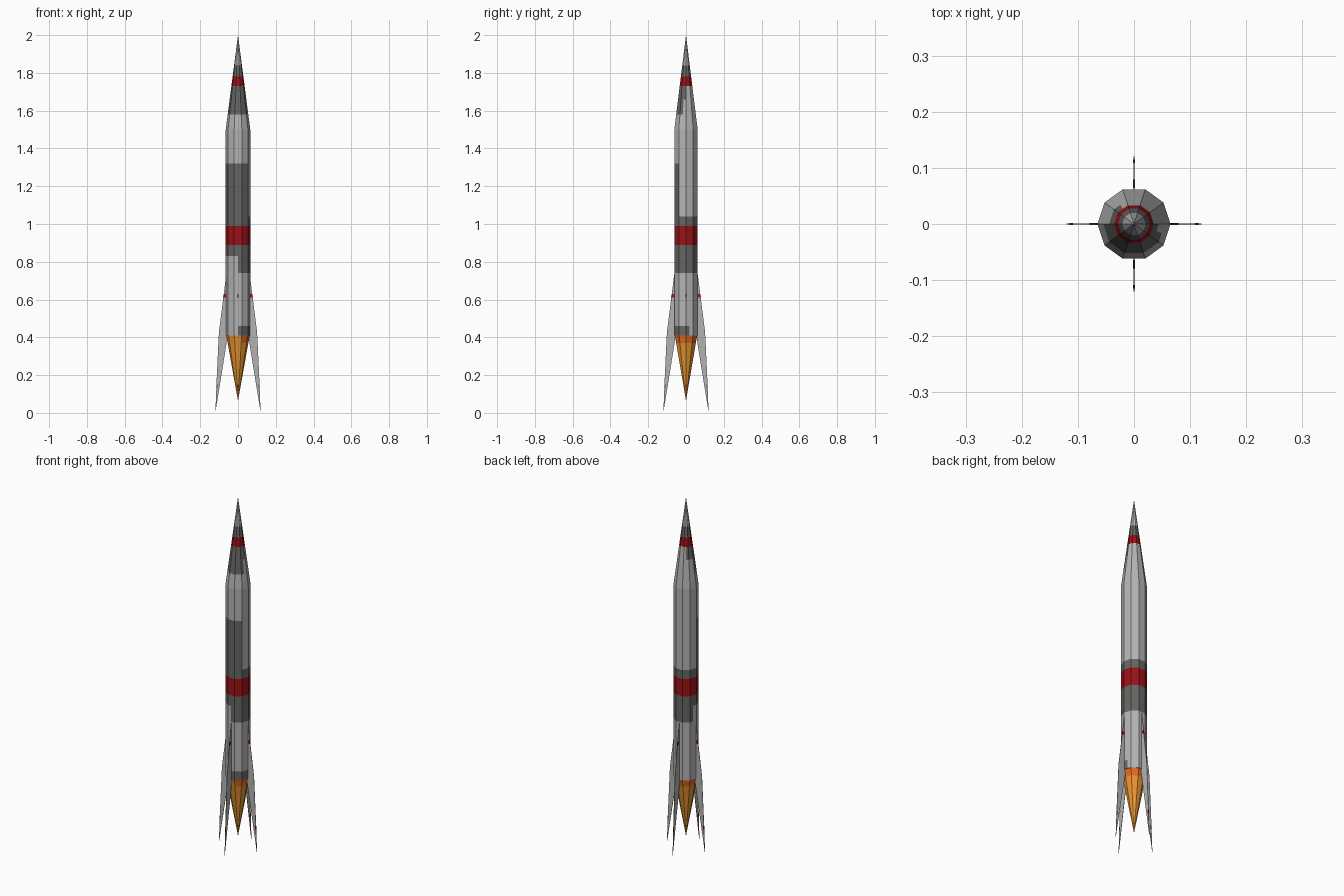
import bpy, bmesh, math
from mathutils import Matrix

if "Cube" in bpy.data.objects:
    bpy.data.objects.remove(bpy.data.objects["Cube"])


def material(name, rgb):
    m = bpy.data.materials.new(name)
    m.diffuse_color = (*rgb, 1)
    m.use_nodes = True
    m.node_tree.nodes["Principled BSDF"].inputs["Base Color"].default_value = m.diffuse_color
    return m


LIGHT = material("light grey", (0.45, 0.45, 0.45))
DARK = material("dark grey", (0.13, 0.13, 0.125))
RED = material("red", (0.32, 0.006, 0.008))
FLAME = material("flame orange", (0.80, 0.30, 0.03))
EMBER = material("deep orange", (0.78, 0.14, 0.015))

SIDES, R = 10, 0.065


def finish(name, bm, mats):
    me = bpy.data.meshes.new(name)
    bmesh.ops.recalc_face_normals(bm, faces=bm.faces)
    bm.to_mesh(me)
    bm.free()
    for m in mats:
        me.materials.append(m)
    ob = bpy.data.objects.new(name, me)
    bpy.context.collection.objects.link(ob)
    return ob


def lathe(name, radius, heights, mats, rule):
    """Ten-sided column, each side split in two, coloured by rule(angle, z)."""
    bm = bmesh.new()
    n = SIDES * 2
    rings = []
    for z in heights:
        r = max(radius(z), 0.0002)
        ring = []
        for i in range(n):
            # odd points lie in the middle of a flat side
            rr = r * math.cos(math.pi / SIDES) if i % 2 else r
            a = 2 * math.pi * i / n
            ring.append(bm.verts.new((rr * math.cos(a), rr * math.sin(a), z)))
        rings.append(ring)
    for k in range(len(rings) - 1):
        zm = (heights[k] + heights[k + 1]) / 2
        for i in range(n):
            j = (i + 1) % n
            f = bm.faces.new((rings[k][i], rings[k][j], rings[k + 1][j], rings[k + 1][i]))
            f.material_index = rule((i + 0.5) * 360 / n, zm)
    bm.faces.new(rings[0])
    bm.faces.new(rings[-1])
    return finish(name, bm, mats)


# Body and nose: red bands with grey camouflage patches
def hull_colour(a, z):
    front = 180 < a < 325
    if 0.89 < z < 0.99 or 1.73 < z < 1.78:
        return 2
    if z < 0.46:
        return int(a > 270 or a < 20)
    if z < 0.89:
        return int(z > (0.83 if 160 < a < 270 else 0.74))
    if z < 1.5:
        return int(z < (1.32 if front else 1.04))
    if z < 1.73:
        start = 1.58 if 180 < a < 342 else 1.66 if a > 342 or 125 < a < 180 else 1.8
        return int(z > start)
    return int(z < 1.84)


lathe("rocket_body", lambda z: R if z <= 1.5 else R * (2 - z) / 0.5,
      [0.41, 0.46, 0.74, 0.83, 0.89, 0.99, 1.04, 1.32, 1.5, 1.58, 1.66, 1.73, 1.78, 1.84, 2.0],
      [LIGHT, DARK, RED], hull_colour)

# Exhaust flame: cone pointing down with a deeper rim
lathe("exhaust_flame", lambda z: 0.062 * (z - 0.065) / 0.345,
      [0.065, 0.37, 0.41], [FLAME, EMBER],
      lambda a, z: int(z > 0.37 and not 180 < a < 280))


# Fins: four thin swept blades, with small red marks
def plate(name, outline, thickness, angle, mat):
    bm = bmesh.new()
    f = bm.faces.new([bm.verts.new((x, -thickness / 2, z)) for x, z in outline])
    ext = bmesh.ops.extrude_face_region(bm, geom=[f])
    moved = [v for v in ext["geom"] if isinstance(v, bmesh.types.BMVert)]
    bmesh.ops.translate(bm, verts=moved, vec=(0, thickness, 0))
    bmesh.ops.rotate(bm, verts=bm.verts, cent=(0, 0, 0), matrix=Matrix.Rotation(angle, 3, 'Z'))
    return finish(name, bm, [mat])


fin = [(0.055, 0.75), (0.063, 0.73), (0.079, 0.60), (0.101, 0.43), (0.112, 0.20),
       (0.12, 0.0), (0.062, 0.36), (0.055, 0.41)]
upper_mark = [(0.064, 0.61), (0.079, 0.61), (0.0765, 0.63), (0.064, 0.63)]
lower_mark = [(0.109, 0.13), (0.115, 0.13), (0.1145, 0.15), (0.109, 0.15)]
for i in range(4):
    ang = i * math.pi / 2
    plate(f"fin_{i + 1}", fin, 0.002, ang, LIGHT)
    plate(f"fin_upper_mark_{i + 1}", upper_mark, 0.004, ang, RED)
    plate(f"fin_lower_mark_{i + 1}", lower_mark, 0.004, ang, RED)
